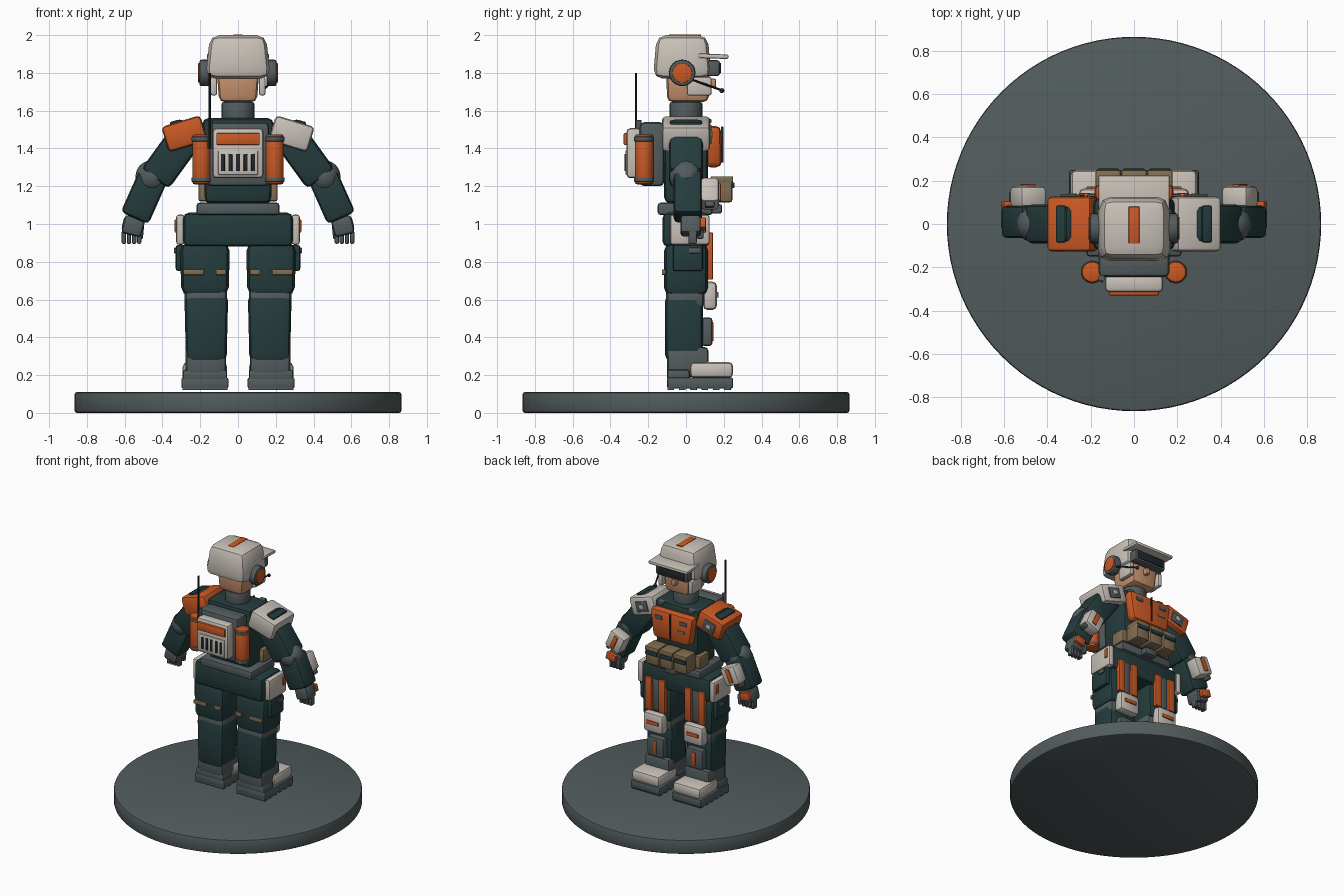
import bpy, bmesh, math
from mathutils import Vector, Matrix

default = bpy.data.objects.get("Cube")
if default:
    bpy.data.objects.remove(default, do_unlink=True)


def material(name, *rgb):
    mat = bpy.data.materials.new(name)
    mat.use_nodes = True
    mat.diffuse_color = (*rgb, 1)
    mat.node_tree.nodes["Principled BSDF"].inputs["Base Color"].default_value = (*rgb, 1)
    return mat


teal = material("dark teal cloth", .018, .045, .046)
grey = material("slate grey", .085, .107, .11)
light = material("warm light grey", .58, .53, .48)
orange = material("orange", .6, .1, .018)
skin = material("skin", .58, .29, .16)
khaki = material("khaki", .23, .16, .085)
black = material("near black", .015, .02, .023)


def finish(name, bm, mat, bevel=0.0, segments=2):
    if bevel:
        sharp = [e for e in bm.edges if e.calc_face_angle(0) > math.radians(40)]
        bmesh.ops.bevel(bm, geom=sharp, offset=bevel, segments=segments,
                        profile=.5, affect='EDGES', clamp_overlap=True)
    bmesh.ops.recalc_face_normals(bm, faces=bm.faces)
    mesh = bpy.data.meshes.new(name)
    bm.to_mesh(mesh)
    bm.free()
    mesh.materials.append(mat)
    for poly in mesh.polygons:
        poly.use_smooth = True
    mesh.set_sharp_from_angle(angle=math.radians(40))
    obj = bpy.data.objects.new(name, mesh)
    bpy.context.collection.objects.link(obj)
    return obj


def box(name, mat, center, size, bevel=.01, tilt=0, top=(1, 1), pitch=0):
    """Bevelled box; top scales the upper face, tilt turns about y, pitch about x."""
    bm = bmesh.new()
    bmesh.ops.create_cube(bm, size=1)
    for v in bm.verts:
        if v.co.z > 0:
            v.co.x *= top[0]
            v.co.y *= top[1]
        v.co = Vector(a * b for a, b in zip(v.co, size))
    obj = finish(name, bm, mat, bevel)
    obj.location = center
    obj.rotation_euler = (math.radians(pitch), math.radians(tilt), 0)
    return obj


def rod(name, mat, start, end, radius, bevel=0.0, sides=24):
    """Cylinder between two points."""
    start, end = Vector(start), Vector(end)
    axis = end - start
    bm = bmesh.new()
    bmesh.ops.create_cone(bm, cap_ends=True, segments=sides, radius1=radius,
                          radius2=radius, depth=axis.length)
    obj = finish(name, bm, mat, bevel)
    obj.location = (start + end) / 2
    obj.rotation_euler = axis.to_track_quat('Z', 'Y').to_euler()
    return obj


def ball(name, mat, center, radius):
    bm = bmesh.new()
    bmesh.ops.create_uvsphere(bm, u_segments=20, v_segments=12, radius=radius)
    obj = finish(name, bm, mat)
    obj.location = center
    return obj


SIDES = (("left", 1), ("right", -1))


def pair(name, mat, center, size, bevel=.01, tilt=0, **kw):
    x, y, z = center
    for side, s in SIDES:
        box(side + "_" + name, mat, (s * x, y, z), size, bevel, s * tilt, **kw)


# Display base
rod("base", grey, (0, 0, 0), (0, 0, .11), .865, .012, sides=96)

# Boots
pair("boot_sole", grey, (.175, .075, .158), (.25, .35, .06), .012)
pair("boot_heel", grey, (.175, -.04, .2), (.235, .12, .06), .015)
pair("boot_shaft", grey, (.17, .01, .27), (.215, .22, .16), .025)
pair("boot_toe", light, (.175, .135, .227), (.235, .23, .085), .025)
for i in range(6):
    pair("tread_%d" % i, grey, (.175, -.08 + i * .06, .13), (.24, .035, .02), .003)

# Legs
pair("shin", teal, (.168, -.01, .45), (.215, .2, .36), .035, top=(1.08, 1))
pair("knee_joint", grey, (.17, -.005, .61), (.225, .2, .12), .03)
pair("thigh", teal, (.175, 0, .76), (.25, .235, .28), .045, top=(1.06, 1))
pair("shin_guard", grey, (.165, .11, .43), (.14, .06, .15), .015)
pair("shin_stripe", orange, (.165, .141, .43), (.025, .01, .1), .003)
pair("knee_pad", light, (.17, .127, .62), (.17, .075, .15), .025)
pair("knee_stripe", orange, (.17, .167, .625), (.1, .012, .028), .004)
for x in (.11, .225):
    pair("thigh_stripe", orange, (x, .125, .83), (.055, .035, .25), .006)
pair("thigh_panel", grey, (.168, .115, .83), (.05, .03, .24), .006)
pair("outer_strap", khaki, (.235, -.118, .745), (.11, .02, .03), .005)
pair("inner_strap", khaki, (.09, -.118, .745), (.055, .02, .03), .005)
pair("thigh_pouch", teal, (.305, .01, .82), (.05, .16, .14), .015)
pair("pouch_buckle", grey, (.333, .045, .86), (.012, .06, .03), .004)

# Hips and belt
box("hips", teal, (0, 0, .97), (.58, .25, .18), .03)
box("belt", grey, (0, -.005, 1.08), (.44, .29, .065), .015)
box("belt_buckle", grey, (0, .16, 1.08), (.1, .06, .05), .01)
pair("hip_guard", light, (.305, .02, .97), (.045, .21, .16), .015)
pair("hip_stripe", orange, (.31, .09, .99), (.05, .03, .07), .005)

# Torso and neck
box("torso", teal, (0, 0, 1.335), (.35, .23, .45), .03, top=(1.08, 1.05))
box("collar_yoke", teal, (0, 0, 1.52), (.34, .23, .08), .025)
rod("neck", grey, (0, 0, 1.53), (0, 0, 1.645), .087, .01)

# Chest plate with zip, badges and pouches
box("chest_plate", orange, (0, .145, 1.41), (.31, .09, .22), .03, top=(1.2, .9))
box("chest_zip", black, (0, .192, 1.42), (.01, .012, .19), .002)
pair("chest_badge", grey, (.105, .187, 1.465), (.06, .012, .03), .003)
pair("shoulder_strap", grey, (.13, .06, 1.545), (.05, .15, .025), .008)
box("chest_tag", khaki, (-.09, .19, 1.4), (.06, .008, .02), .002)
for i, x in enumerate((-.12, .0, .12)):
    box("pouch_%d" % i, khaki, (x, .185, 1.18), (.11, .12, .13), .012)
    box("pouch_flap_%d" % i, khaki, (x, .19, 1.235), (.115, .12, .035), .008)
    box("pouch_clip_%d" % i, teal, (x, .247, 1.205), (.1, .018, .03), .005)
pair("side_pouch", khaki, (.185, .07, 1.17), (.05, .12, .1), .012)

# Arms
pair("upper_arm", teal, (.34, 0, 1.375), (.18, .18, .34), .03, tilt=-36)
for side, s in SIDES:
    ball(side + "_elbow", grey, (s * .455, 0, 1.25), .088)
pair("forearm", teal, (.497, .01, 1.145), (.16, .15, .25), .025, tilt=-24)
pair("bracer", light, (.49, .125, 1.16), (.13, .1, .14), .02, tilt=-24)
pair("bracer_stripe", orange, (.49, .177, 1.165), (.035, .014, .1), .004, tilt=-24)
pair("bracer_dial", grey, (.555, .125, 1.115), (.03, .05, .06), .008, tilt=-24)

# Hands
pair("palm", grey, (.555, .025, .99), (.11, .11, .1), .02, tilt=-14)
pair("hand_plate", orange, (.57, .09, 1.0), (.08, .03, .055), .006, tilt=-14)
pair("thumb", grey, (.515, .075, .96), (.03, .035, .08), .01, tilt=-5)
for i in range(4):
    pair("finger_%d" % i, grey, (.523 + i * .027, .035, .93), (.023, .045, .07), .008)

# Shoulder pads
for (side, s), mat in zip(SIDES, (light, orange)):
    box(side + "_shoulder_pad", mat, (s * .283, 0, 1.478), (.215, .255, .14), .022, s * 17)
    box(side + "_pad_grip", teal, (s * .337, 0, 1.535), (.05, .17, .022), .01, s * 17)
    box(side + "_pad_patch", grey, (s * .285, .13, 1.475), (.1, .012, .08), .006, s * 17)
    box(side + "_patch_mark", light, (s * .285, .137, 1.475), (.035, .006, .03), .002, s * 17)

# Backpack
box("pack_body", grey, (0, -.18, 1.37), (.33, .13, .34), .025)
box("pack_panel", light, (0, -.275, 1.375), (.27, .08, .265), .02)
box("pack_band", orange, (0, -.318, 1.45), (.23, .025, .062), .006)
box("pack_vent", light, (0, -.316, 1.325), (.21, .01, .13), .004)
for i in range(5):
    box("vent_slot_%d" % i, black, (-.08 + i * .04, -.321, 1.325), (.02, .008, .09), .002)
for side, s in SIDES:
    x, y = s * .193, -.222
    rod(side + "_tank", orange, (x, y, 1.21), (x, y, 1.475), .049, .012)
    for z in (1.235, 1.45):
        rod(side + "_tank_band", grey, (x, y, z - .012), (x, y, z + .012), .053, .003)
rod("antenna", black, (-.15, -.265, 1.4), (-.15, -.265, 1.8), .006, sides=8)
rod("antenna_socket", grey, (-.15, -.25, 1.4), (-.15, -.25, 1.55), .015, sides=12)

# Head
box("face", skin, (0, .01, 1.745), (.2, .22, .2), .03, top=(1.15, 1.05))
box("nose", skin, (0, .135, 1.745), (.035, .05, .05), .012)
box("helmet", light, (0, -.02, 1.885), (.345, .31, .23), .05, top=(.86, .87))
box("helmet_brim", light, (0, .145, 1.888), (.33, .16, .024), .008, pitch=-2)
box("helmet_stripe", orange, (0, -.005, 1.999), (.05, .17, .009), .003)
box("visor_frame", grey, (0, .145, 1.825), (.27, .07, .085), .015)
box("visor_lens", black, (0, .181, 1.825), (.23, .01, .055), .004)
pair("cheek_guard", light, (.128, .07, 1.73), (.035, .13, .1), .012)

# Headset and microphone
for side, s in SIDES:
    rod(side + "_ear_cup", grey, (s * .15, -.02, 1.8), (s * .205, -.02, 1.8), .07, .012)
    rod(side + "_ear_disc", orange, (s * .2, -.02, 1.8), (s * .211, -.02, 1.8), .052, .003)
rod("mic_boom", black, (.205, 0, 1.775), (.13, .19, 1.708), .006, sides=8)
ball("mic_tip", black, (.13, .19, 1.706), .013)
